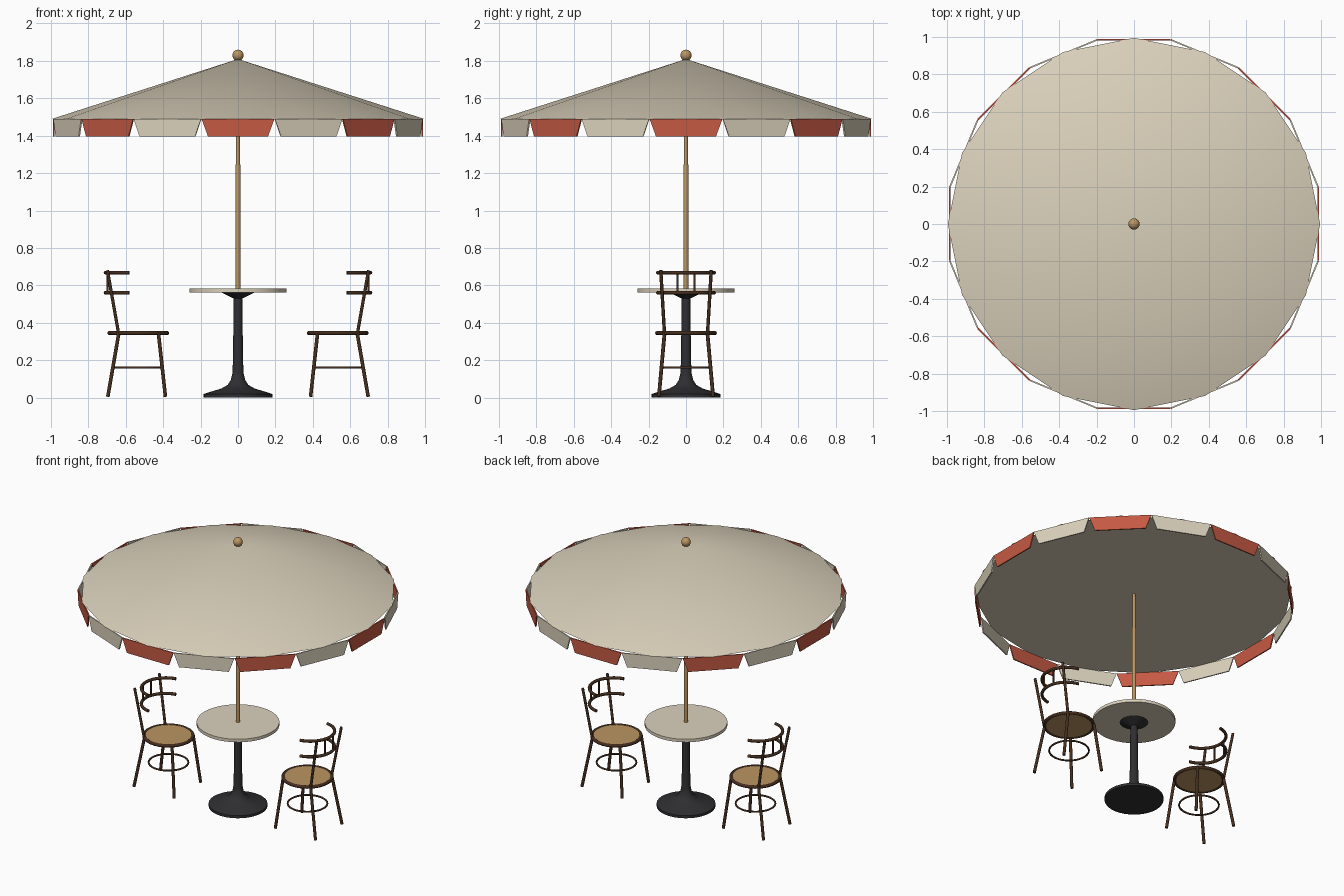
import bpy, bmesh, math
from mathutils import Vector, Matrix

if "Cube" in bpy.data.objects:
    bpy.data.objects.remove(bpy.data.objects["Cube"])


def material(name, rgb):
    m = bpy.data.materials.new(name)
    m.use_nodes = True
    m.diffuse_color = (*rgb, 1)
    m.node_tree.nodes["Principled BSDF"].inputs["Base Color"].default_value = (*rgb, 1)
    return m


CREAM = material("cream canvas", (0.71, 0.64, 0.50))
RED = material("terracotta red", (0.56, 0.10, 0.055))
TAN = material("light wood", (0.50, 0.30, 0.12))
BROWN = material("dark wood", (0.06, 0.027, 0.013))
IRON = material("black iron", (0.028, 0.028, 0.031))


def finish(name, bm, mat, smooth=True):
    bmesh.ops.recalc_face_normals(bm, faces=bm.faces[:])
    me = bpy.data.meshes.new(name)
    bm.to_mesh(me)
    bm.free()
    me.materials.append(mat)
    ob = bpy.data.objects.new(name, me)
    bpy.context.collection.objects.link(ob)
    if smooth:
        bpy.ops.object.select_all(action='DESELECT')
        ob.select_set(True)
        bpy.context.view_layer.objects.active = ob
        bpy.ops.object.shade_smooth_by_angle(angle=math.radians(40))
    return ob


def lathe(name, profile, mat, sides, x=0):
    """Closed solid turned around a vertical axis; profile is (radius, z) upward."""
    bm = bmesh.new()
    rings = []
    for r, z in profile:
        if r == 0:
            rings.append([bm.verts.new((x, 0, z))] * sides)
        else:
            turn = [2 * math.pi * i / sides for i in range(sides)]
            rings.append([bm.verts.new((x + r * math.cos(a), r * math.sin(a), z)) for a in turn])
    for low, high in zip(rings, rings[1:]):
        for i in range(sides):
            j = (i + 1) % sides
            corners = dict.fromkeys((low[i], low[j], high[j], high[i]))
            bm.faces.new(list(corners))
    for ring in (rings[0], rings[-1]):
        if ring[0] != ring[1]:
            bm.faces.new(ring)
    return finish(name, bm, mat)


def tube(name, points, radius, mat, closed=False, sides=10):
    """Round rod swept along a path of points."""
    pts = [Vector(p) for p in points]
    n = len(pts)
    bm = bmesh.new()
    rings = []
    for i, p in enumerate(pts):
        after = pts[(i + 1) % n] if closed else pts[min(i + 1, n - 1)]
        before = pts[i - 1] if closed else pts[max(i - 1, 0)]
        along = (after - before).normalized()
        ref = Vector((0, 0, 1)) if abs(along.z) < 0.7 else Vector((1, 0, 0))
        u = along.cross(ref).normalized()
        v = along.cross(u)
        turn = [2 * math.pi * k / sides for k in range(sides)]
        rings.append([bm.verts.new(p + radius * (u * math.cos(a) + v * math.sin(a))) for a in turn])
    for i in range(n if closed else n - 1):
        a, b = rings[i], rings[(i + 1) % n]
        for k in range(sides):
            m = (k + 1) % sides
            bm.faces.new((a[k], a[m], b[m], b[k]))
    if not closed:
        bm.faces.new(rings[0])
        bm.faces.new(rings[-1])
    return finish(name, bm, mat)


def arc(cx, radius, z, start, end, steps):
    angles = [math.radians(start + (end - start) * i / steps) for i in range(steps + 1)]
    return [(cx + radius * math.cos(a), radius * math.sin(a), z) for a in angles]


# Parasol: sixteen-sided canopy, pole and ball
PANELS = 16
RIM_Z, APEX_Z = 1.49, 1.81
lathe("canopy", [(0.995, RIM_Z), (0, APEX_Z)], CREAM, PANELS)
lathe("parasol_pole", [(0.013, 0.57), (0.013, 1.24), (0.011, 1.25), (0.011, 1.5)], TAN, 16)
bm = bmesh.new()
bmesh.ops.create_uvsphere(bm, u_segments=20, v_segments=12, radius=0.03,
                          matrix=Matrix.Translation((0, 0, 1.83)))
finish("finial_ball", bm, TAN)

# Valance: tapered flaps in alternating colours
for i in range(PANELS):
    bm = bmesh.new()
    flap = [(-0.195, RIM_Z), (0.195, RIM_Z), (0.16, 1.395), (-0.16, 1.395)]
    front = bm.faces.new([bm.verts.new((x, -0.989, z)) for x, z in flap])
    back = bmesh.ops.extrude_face_region(bm, geom=[front])["geom"]
    bmesh.ops.translate(bm, vec=(0, 0.008, 0),
                        verts=[v for v in back if isinstance(v, bmesh.types.BMVert)])
    bmesh.ops.rotate(bm, verts=bm.verts[:], matrix=Matrix.Rotation(2 * math.pi * i / PANELS, 3, 'Z'))
    finish(f"valance_flap_{i + 1}", bm, CREAM if i % 2 else RED, smooth=False)

# Table: round top on a flared pedestal
lathe("table_top", [(0.26, 0.562), (0.26, 0.583)], CREAM, 48)
pedestal = [(0.185, 0), (0.185, 0.018), (0.15, 0.03), (0.09, 0.048), (0.055, 0.068),
            (0.038, 0.095), (0.03, 0.13), (0.027, 0.2), (0.023, 0.53),
            (0.045, 0.54), (0.09, 0.562)]
lathe("table_pedestal", pedestal, IRON, 32)


# Bentwood chairs, facing the table from each side
def chair(side, s):
    cx = s * 0.533

    def pos(x, y, z):
        return (cx - s * x, y, z)     # x grows towards the table

    def ring(name, radius, z, thick):
        tube(f"{side}_{name}", arc(cx, radius, z, 0, 360, 32)[:-1], thick, BROWN, closed=True)

    lathe(f"{side}_chair_seat", [(0.153, 0.338), (0.153, 0.352)], TAN, 32, cx)
    ring("chair_seat_rim", 0.154, 0.345, 0.011)
    ring("chair_stretcher_ring", 0.125, 0.16, 0.006)
    for hand, t in (("left", s), ("right", -s)):
        tube(f"{side}_chair_{hand}_front_leg",
             [pos(0.108, t * 0.115, 0.34), pos(0.145, t * 0.145, 0.005)], 0.010, BROWN)
        tube(f"{side}_chair_{hand}_back_leg",
             [pos(-0.105, t * 0.115, 0.34), pos(-0.163, t * 0.145, 0.005)], 0.010, BROWN)
        tube(f"{side}_chair_{hand}_back_post",
             [pos(-0.105, t * 0.115, 0.34), pos(-0.165, t * 0.135, 0.68)], 0.009, BROWN)
        tube(f"{side}_chair_{hand}_spindle",
             [pos(-0.165, t * 0.045, 0.56), pos(-0.165, t * 0.045, 0.668)], 0.006, BROWN)
    for name, z in (("lower", 0.56), ("upper", 0.668)):
        bend = arc(0, 0.153, z, 100, 260, 20)
        tube(f"{side}_chair_{name}_back_rail",
             [pos(x - 0.022, y, z) for x, y, z in bend], 0.010, BROWN)


chair("left", 1)
chair("right", -1)
